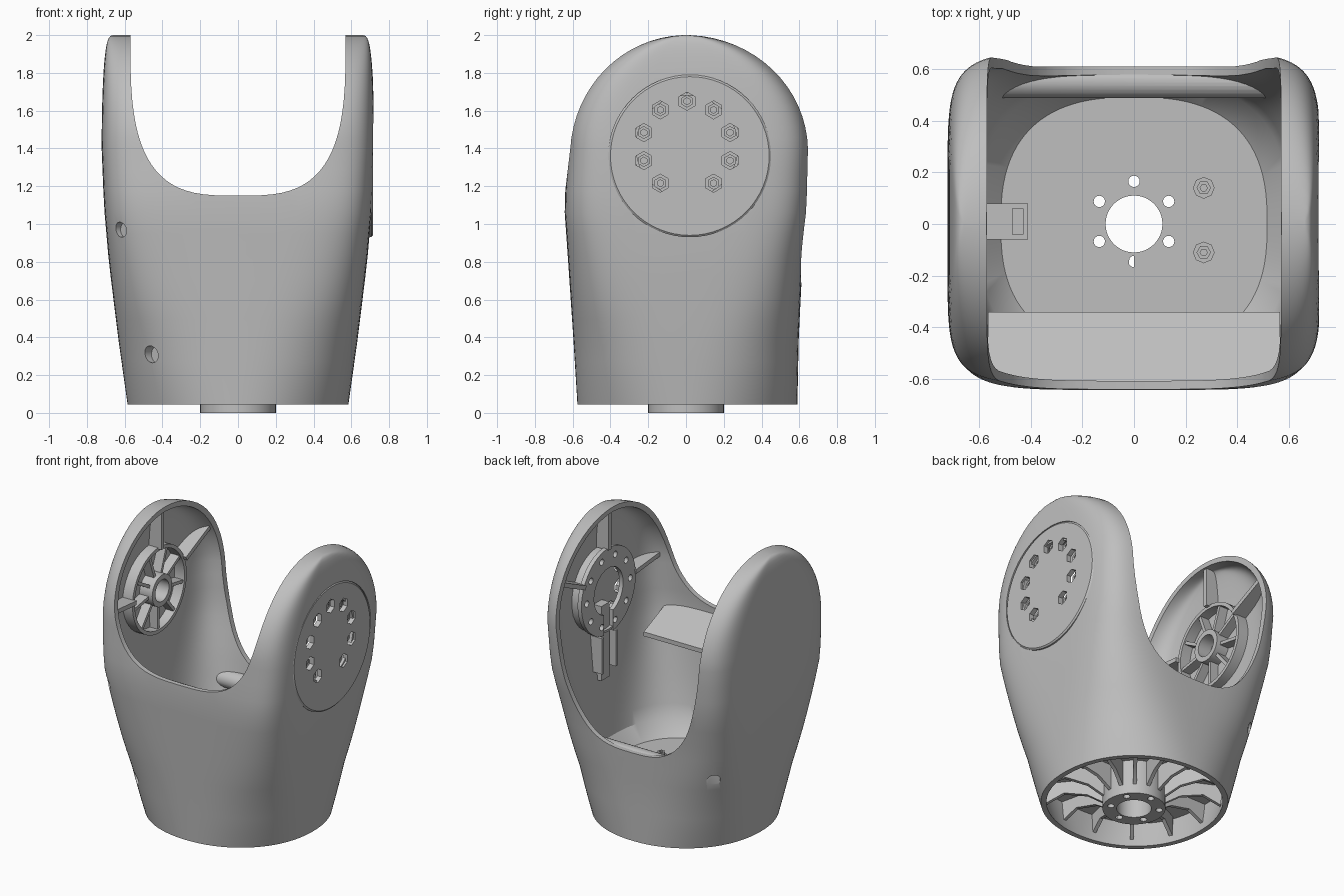
import bpy, bmesh
from math import sin, cos, pi, radians
from mathutils import Matrix, Vector

old = bpy.data.objects.get("Cube")
if old:
    bpy.data.objects.remove(old, do_unlink=True)

grey = bpy.data.materials.new("light_grey_metal")
grey.use_nodes = True
GREY = (0.52, 0.52, 0.52, 1)
grey.diffuse_color = GREY
grey.node_tree.nodes["Principled BSDF"].inputs["Base Color"].default_value = GREY


def make(name, bm, matrix=None):
    bmesh.ops.recalc_face_normals(bm, faces=bm.faces)
    if matrix:
        bm.transform(matrix)
    mesh = bpy.data.meshes.new(name)
    bm.to_mesh(mesh)
    bm.free()
    mesh.materials.append(grey)
    ob = bpy.data.objects.new(name, mesh)
    bpy.context.collection.objects.link(ob)
    return ob


def skin(bm, rings, closed=False):
    """Join rings of verts with quads, capping the ends unless closed."""
    n = len(rings[0])
    pairs = list(zip(rings, rings[1:])) + ([(rings[-1], rings[0])] if closed else [])
    for a, b in pairs:
        for i in range(n):
            j = (i + 1) % n
            bm.faces.new((a[i], a[j], b[j], b[i]))
    if not closed:
        bm.faces.new(rings[0])
        bm.faces.new(rings[-1])


def boolean(ob, cutter, op="DIFFERENCE", keep=False):
    mod = ob.modifiers.new("cut", "BOOLEAN")
    mod.operation, mod.solver, mod.object = op, "EXACT", cutter
    bpy.context.view_layer.objects.active = ob
    bpy.ops.object.modifier_apply(modifier=mod.name)
    if not keep:
        bpy.data.objects.remove(cutter, do_unlink=True)


def lathe(name, profile, closed, matrix=None, segs=48):
    bm = bmesh.new()
    rings = [[bm.verts.new((r * cos(2 * pi * i / segs), r * sin(2 * pi * i / segs), z))
              for i in range(segs)] for r, z in profile]
    skin(bm, rings, closed)
    return make(name, bm, matrix)


def rod(name, r, a, b, matrix=None, segs=24):
    return lathe(name, ((r, a), (r, b)), False, matrix, segs)


def tube(name, outer, inner, a, b, matrix=None, segs=48):
    return lathe(name, ((outer, a), (outer, b), (inner, b), (inner, a)), True, matrix, segs)


def prism(name, pts, a, b, to3d, matrix=None):
    """Extrude a 2D outline from a to b, placed by to3d(u, v, w)."""
    bm = bmesh.new()
    skin(bm, [[bm.verts.new(to3d(u, v, w)) for u, v in pts] for w in (a, b)])
    return make(name, bm, matrix)


def box(name, lo, hi, matrix=None):
    pts = [(lo[0], lo[1]), (hi[0], lo[1]), (hi[0], hi[1]), (lo[0], hi[1])]
    return prism(name, pts, lo[2], hi[2], lambda u, v, w: (u, v, w), matrix)


# Body sections: height, half width, front depth, back depth, squareness
ROWS = [(0.045, 0.585, 0.575, 0.59, 2.1), (0.4, 0.635, 0.597, 0.597, 2.8),
        (0.8, 0.684, 0.624, 0.617, 4.4), (1.1, 0.71, 0.645, 0.655, 6.0),
        (1.4, 0.722, 0.622, 0.665, 6.5)]


def section(z):
    for p, q in zip(ROWS, ROWS[1:]):
        if z <= q[0] + 1e-6:
            t = (z - p[0]) / (q[0] - p[0])
            return [a + (b - a) * t for a, b in zip(p, q)]


def hull(name, z0, inset, z1=None, foot=0.0):
    """Loft from a round base to a squarish domed top."""
    top = z1 or 1.4
    levels = [section(z0 + (top - z0) * i / 12) for i in range(13)]
    levels = [[z, rx - inset, f - inset, b - inset, n] for z, rx, f, b, n in levels]
    for k in (1, 2, 3):
        levels[0][k] -= foot
    if not z1:
        z, rx, f, b, n = levels[-1]
        for i in range(1, 17):
            t = radians(88 * i / 16)
            levels.append((z + (0.6 - inset) * sin(t), rx - 0.072 * (1 - cos(t) ** 0.5),
                           f * cos(t), b * cos(t), n))
    bm = bmesh.new()
    rings = []
    for z, rx, f, b, n in levels:
        ring = []
        for i in range(96):
            c, s = cos(2 * pi * (i + 0.5) / 96), sin(2 * pi * (i + 0.5) / 96)
            x = rx * abs(c) ** (2 / n) * (1 if c > 0 else -1)
            y = abs(s) ** (2 / n) * (b if s > 0 else -f)
            ring.append(bm.verts.new((x, y, z)))
        rings.append(ring)
    skin(bm, rings)
    return make(name, bm)


def fork_cut(low, power, y0, y1):
    """U-shaped cutter with a smooth rounded bottom at height low."""
    pts = [(0.57, 2.1), (-0.57, 2.1)]
    for i in range(41):
        a = pi * i / 40
        c, s = cos(a), sin(a)
        pts.append((-0.57 * abs(c) ** (2 / power) * (1 if c > 0 else -1),
                    2 - (2 - low) * abs(s) ** (2 / power)))
    return prism("fork_cutter", pts, y0, y1, lambda u, v, w: (u, w, v))


# Forked shell: hollow above the floor, recessed below it, open between the arms
shell = hull("forked_shell", 0.045, 0)
boolean(shell, hull("cavity", 0.29, 0.034, foot=0.07))
boolean(shell, hull("recess", 0, 0.035, z1=0.24))
boolean(shell, fork_cut(1.15, 3.2, -1, 0))
boolean(shell, fork_cut(0.67, 3.0, -0.05, 1))
boolean(shell, rod("floor_hole", 0.195, 0.2, 0.4))

# Small blind holes in the sides
for x, y, z, r in ((-0.61, -0.54, 0.97, 0.04), (-0.44, -0.45, 0.31, 0.045), (-0.56, 0.49, 0.57, 0.045)):
    turn = Vector((x, y, 0)).to_track_quat("Z", "Y").to_matrix().to_4x4()
    boolean(shell, rod("side_hole", r, -0.02, 0.2, Matrix.Translation((x, y, z)) @ turn))

# Flat bolt plate set in the left arm, with nine hexagonal pockets
side = Matrix.Translation((0, 0.005, 1.41)) @ Matrix.Rotation(pi / 2, 4, "Y")
low_side = Matrix.Translation((0, 0.015, -0.05)) @ side
boolean(shell, rod("flat_cut", 0.43, 0.705, 0.8, low_side, 64))
plate = lathe("bolt_plate", ((0.43, 0.68), (0.43, 0.706), (0.42, 0.714)), False, low_side, 64)
for k in range(10):
    if k == 5:
        continue
    a = 2 * pi * k / 10
    place = side @ Matrix.Translation((-0.24 * cos(a), 0.24 * sin(a), 0))
    pocket = rod("pocket", 0.048, 0.6, 0.8, place, 6)
    boolean(shell, pocket, keep=True)
    boolean(plate, pocket)
    tube("pocket_nut", 0.034, 0.018, 0.62, 0.68, place, 6)

# Base hub with six bolt holes
hub = tube("base_hub", 0.2, 0.11, 0, 0.293)
for k in range(6):
    a = pi / 2 + k * pi / 3
    boolean(hub, rod("hub_hole", 0.022, -0.1, 0.5,
                     Matrix.Translation((0.155 * cos(a), 0.01 + 0.155 * sin(a), 0)), 16))

# Radial ribs under the floor
for k in range(14):
    prism("base_rib", [(0.19, 0.06), (0.3, 0.13), (0.45, 0.16), (0.565, 0.1), (0.575, 0.25), (0.19, 0.25)],
          -0.012, 0.012, lambda u, v, w: (u, w, v), Matrix.Rotation(2 * pi * k / 14, 4, "Z"))

# Floor screws and cable clip
for y in (0.14, -0.11):
    at = Matrix.Translation((0.27, y, 0))
    rod("screw_washer", 0.042, 0.28, 0.305, at, 8)
    tube("screw_head", 0.028, 0.014, 0.28, 0.33, at, 6)
box("cable_clip", (-0.62, -0.06, 0.45), (-0.47, 0.08, 0.6))
for y in (-0.06, 0.06):
    box("clip_cheek", (-0.5, y, 0.45), (-0.41, y + 0.02, 0.6))
box("clip_bridge", (-0.43, -0.06, 0.45), (-0.41, 0.08, 0.6))

# Front shelf and rear bar, trimmed to the shell
inner = hull("trim", 0.2, 0.015)
shelf = prism("front_shelf", [(-0.34, 0.97), (-0.34, 1.0), (-0.64, 1.13), (-0.64, 0.88)],
              -0.565, 0.565, lambda u, v, w: (w, u, v))
boolean(shelf, inner, "INTERSECT", keep=True)
bar = rod("rear_bar", 0.06, -0.53, 0.54,
          Matrix.Translation((0, 0.547, 0.62)) @ Matrix.Rotation(pi / 2, 4, "Y"))
boolean(bar, inner, "INTERSECT", keep=True)

# Spoked bearing inside the right arm
tube("bearing_rim", 0.3, 0.275, -0.7, -0.61, side)
tube("bearing_core", 0.11, 0.075, -0.7, -0.59, side)
for k in range(9):
    box("bearing_spoke", (0.1, -0.011, -0.7), (0.28, 0.011, -0.62),
        side @ Matrix.Rotation(2 * pi * k / 9, 4, "Z"))

# Keyhole ring inside the left arm
ring = tube("keyhole_ring", 0.3, 0.16, 0.595, 0.625, side)
tube("ring_wall", 0.285, 0.27, 0.6, 0.7, side)
for k in range(10):
    a = 2 * pi * (k + 0.5) / 10
    boolean(ring, rod("ring_hole", 0.022, 0.5, 0.65,
                      side @ Matrix.Translation((0.24 * cos(a), 0.24 * sin(a), 0)), 12))
boolean(ring, box("slot", (0, -0.05, 0.5), (0.4, 0.05, 0.65), side))
box("cable_track", (0.1, -0.045, 0.62), (0.62, 0.045, 0.68), side)
for y in (-0.085, 0.065):
    box("track_wing", (0.3, y, 0.585), (0.55, y + 0.02, 0.68), side)

# Bracing ribs from bearing and ring to the arm walls
for reach in ((-0.7, -0.585), (0.585, 0.7)):
    for angle in (180, 115, 265):
        rib = box("arm_rib", (0.29, -0.015, reach[0]), (0.65, 0.015, reach[1]),
                  side @ Matrix.Rotation(radians(angle), 4, "Z"))
        boolean(rib, inner, "INTERSECT", keep=True)
bpy.data.objects.remove(inner, do_unlink=True)

# Smooth shading with crisp edges
bpy.ops.object.select_all(action="DESELECT")
for ob in bpy.context.scene.objects:
    if ob.type == "MESH":
        ob.select_set(True)
        bpy.context.view_layer.objects.active = ob
bpy.ops.object.shade_smooth_by_angle(angle=radians(32))
